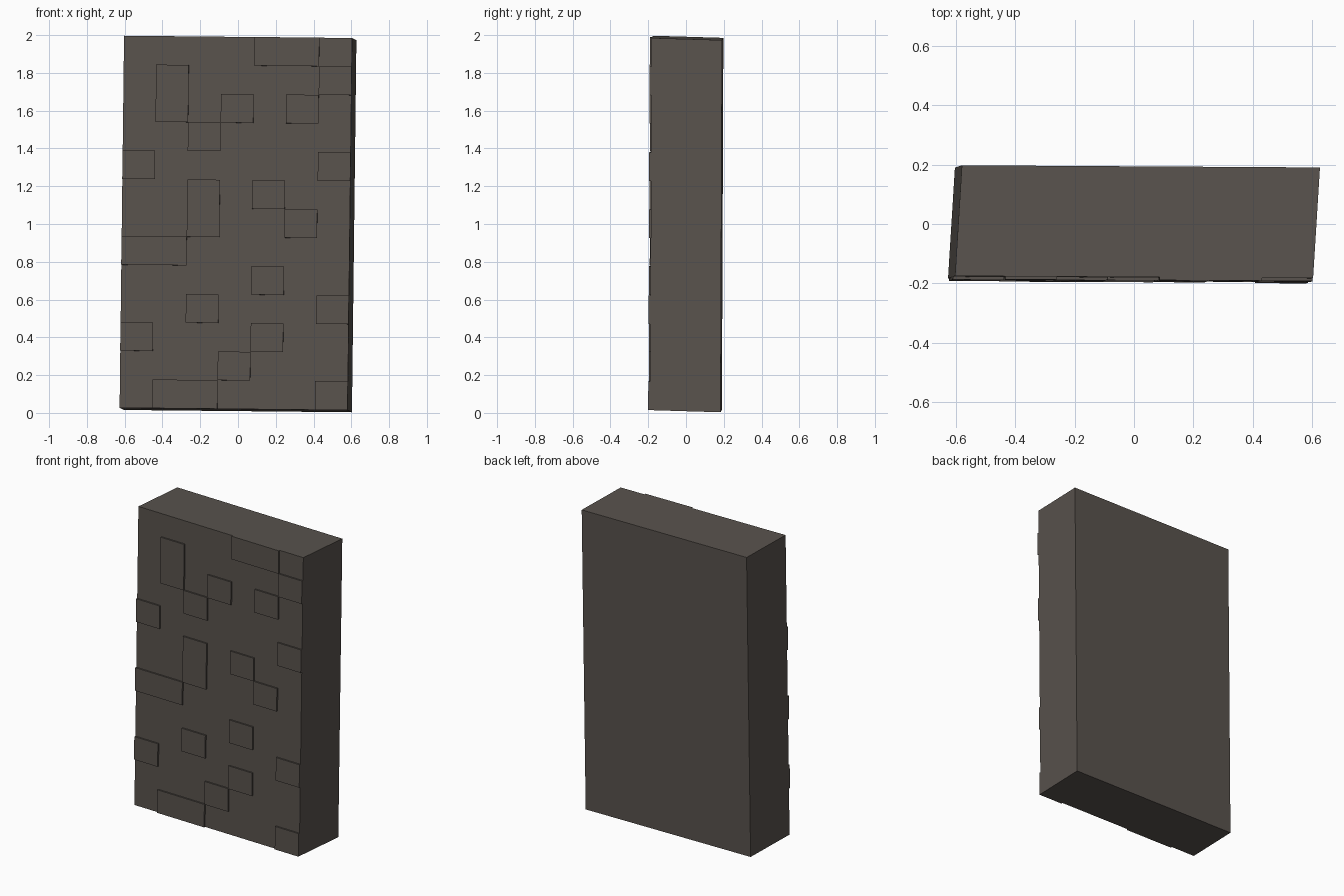
import bpy, bmesh
from mathutils import Matrix

if "Cube" in bpy.data.objects:
    bpy.data.objects.remove(bpy.data.objects["Cube"])

COLS, ROWS = 7, 13
W, D, H = 1.207, 0.373, 1.970
RAISE = 0.01

# Slightly leaning, skewed frame shared by all parts
skew = Matrix(((1.0, 0.062, 0.012, 0.0),
               (-0.006, 1.0, 0.004, 0.0038),
               (-0.010, -0.030, 1.0, 1.0),
               (0, 0, 0, 1)))

stone = bpy.data.materials.new("dark_stone")
stone.diffuse_color = (0.10, 0.086, 0.075, 1)
stone.use_nodes = True
stone.node_tree.nodes["Principled BSDF"].inputs["Base Color"].default_value = stone.diffuse_color


def add_box(bm, lo, hi):
    size = [b - a for a, b in zip(lo, hi)]
    mid = [(a + b) / 2 for a, b in zip(lo, hi)]
    m = skew @ Matrix.Translation(mid) @ Matrix.Diagonal((*size, 1))
    return bmesh.ops.create_cube(bm, size=1, matrix=m)["verts"]


def finish(bm, name):
    me = bpy.data.meshes.new(name)
    bm.to_mesh(me)
    bm.free()
    me.materials.append(stone)
    ob = bpy.data.objects.new(name, me)
    bpy.context.collection.objects.link(ob)


# Main slab
bm = bmesh.new()
add_box(bm, (-W / 2, -D / 2, -H / 2), (W / 2, D / 2, H / 2))
finish(bm, "slab")

# Raised blocks on the front: column, row, columns wide, rows tall
blocks = [(4, 12, 2, 1), (6, 11, 1, 1), (1, 10, 1, 2), (3, 10, 1, 1),
          (5, 10, 1, 1), (2, 9, 1, 1), (0, 8, 1, 1), (6, 8, 1, 1),
          (2, 6, 1, 2), (4, 7, 1, 1), (5, 6, 1, 1), (0, 5, 2, 1),
          (4, 4, 1, 1), (2, 3, 1, 1), (6, 3, 1, 1), (0, 2, 1, 1),
          (4, 2, 1, 1), (3, 1, 1, 1), (1, 0, 2, 1), (6, 0, 1, 1)]
cw, rh = W / COLS, H / ROWS
bm = bmesh.new()
for c, r, w, h in blocks:
    x, z = -W / 2 + c * cw, -H / 2 + r * rh
    verts = add_box(bm, (x, -D / 2 - RAISE, z),
                    (x + w * cw, -D / 2, z + h * rh))
    # Drop the hidden face against the slab
    bm.normal_update()
    back = max({f for v in verts for f in v.link_faces}, key=lambda f: f.normal.y)
    bmesh.ops.delete(bm, geom=[back], context='FACES_ONLY')
finish(bm, "raised_blocks")
